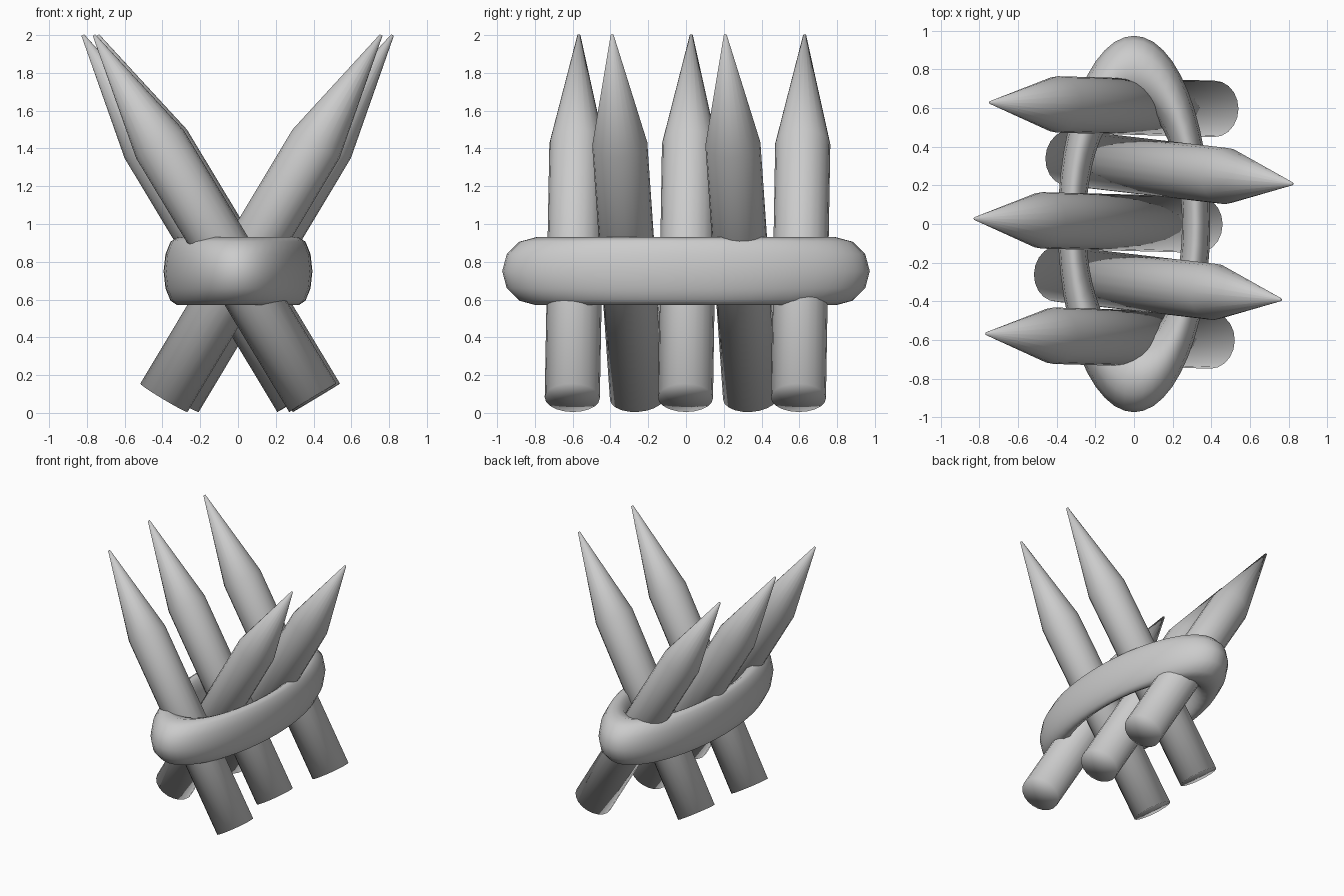
import bpy, bmesh, math
from mathutils import Vector

if "Cube" in bpy.data.objects:
    bpy.data.objects.remove(bpy.data.objects["Cube"])

SIDES, RADIUS = 20, 0.146


def make_stake(name, base, tip):
    """Pencil-shaped stake: straight shaft, then a long cone to the tip."""
    base, tip = Vector(base), Vector(tip)
    axis = tip - base
    length = axis.length
    bm = bmesh.new()
    rings = []
    for z, r in ((0, RADIUS), (0.7 * length, RADIUS), (length, 0.008)):
        rings.append([bm.verts.new((r * math.cos(2 * math.pi * i / SIDES),
                                    r * math.sin(2 * math.pi * i / SIDES), z))
                      for i in range(SIDES)])
    for low, high in zip(rings, rings[1:]):
        for i in range(SIDES):
            j = (i + 1) % SIDES
            bm.faces.new((low[i], low[j], high[j], high[i]))
    # triangle-fan caps
    for ring, z, flip in ((rings[0], 0, True), (rings[-1], length, False)):
        centre = bm.verts.new((0, 0, z))
        for i in range(SIDES):
            tri = (ring[i], ring[(i + 1) % SIDES], centre)
            bm.faces.new(tri[::-1] if flip else tri)
    for f in bm.faces:
        f.smooth = True
    mesh = bpy.data.meshes.new(name)
    bm.to_mesh(mesh)
    bm.free()
    ob = bpy.data.objects.new(name, mesh)
    bpy.context.collection.objects.link(ob)
    ob.location = base
    ob.rotation_mode = 'QUATERNION'
    ob.rotation_quaternion = Vector((0, 0, 1)).rotation_difference(axis)


# stakes leaning left: (base x, base y, tip x, tip y)
left = [(0.415, 0.595, -0.742, 0.628),
        (0.333, -0.003, -0.822, 0.028),
        (0.396, -0.602, -0.762, -0.567)]
# stakes leaning right
right = [(-0.333, 0.342, 0.818, 0.208),
         (-0.392, -0.257, 0.758, -0.391)]
for side, rows in (("left", left), ("right", right)):
    for n, (bx, by, tx, ty) in enumerate(rows):
        make_stake(f"stake_{side}_{n + 1}", (bx, by, 0.08), (tx, ty, 2.0))

# binding ring: a torus squashed across x
bpy.ops.mesh.primitive_torus_add(major_radius=0.793, minor_radius=0.18,
                                 major_segments=48, minor_segments=12,
                                 location=(0, 0, 0.75))
ring = bpy.context.object
ring.name = "binding_ring"
ring.scale = (0.405, 1, 1)
bpy.ops.object.shade_smooth()
